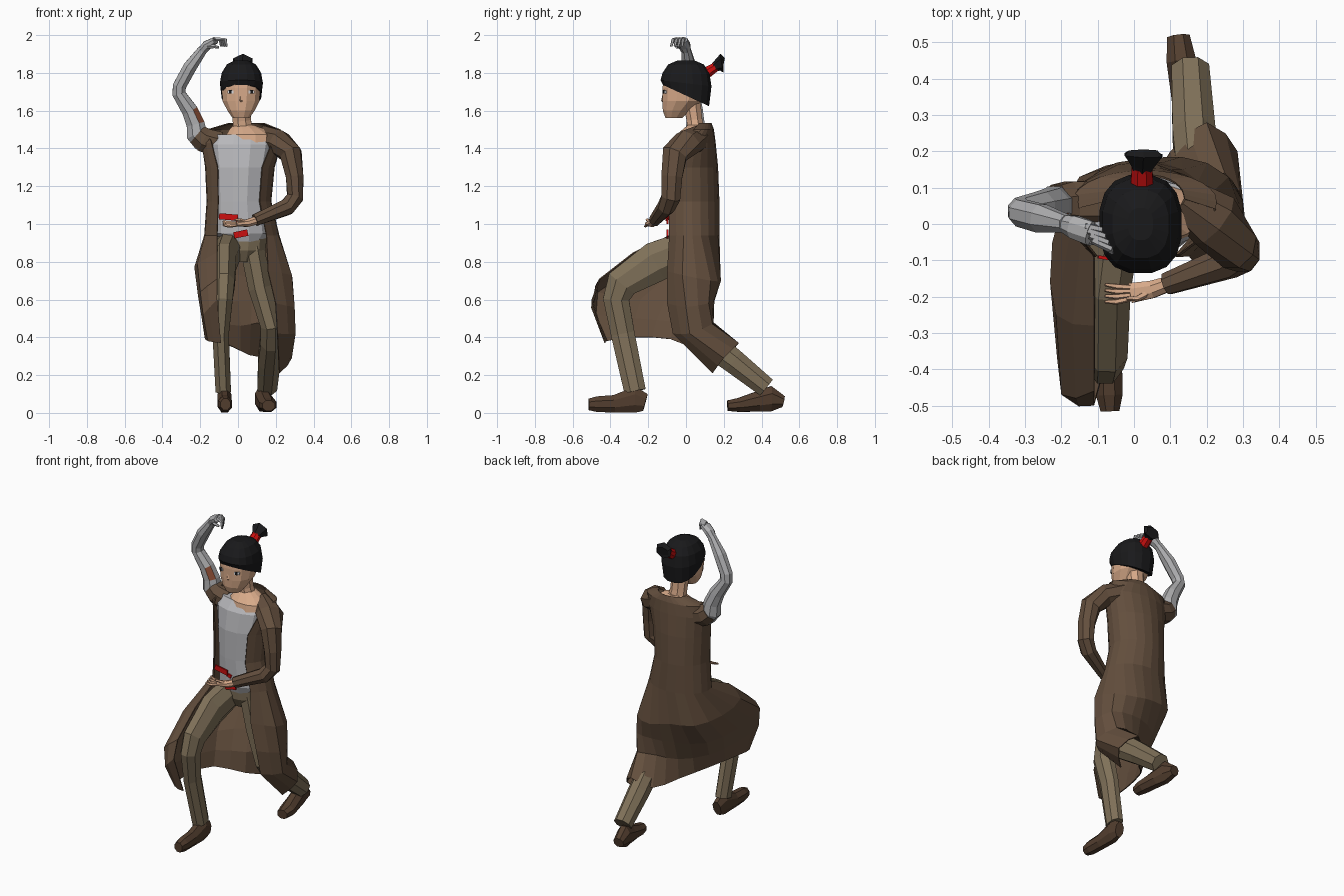
import bpy, math
from mathutils import Vector


def material(name, r, g, b):
    m = bpy.data.materials.new(name)
    m.diffuse_color = (r, g, b, 1)
    return m


COAT = material("coat brown", .125, .077, .047)
PANTS = material("trouser khaki", .215, .165, .10)
SHOE = material("shoe brown", .085, .048, .028)
SKIN = material("skin", .68, .40, .25)
SHIRT = material("shirt grey", .48, .48, .50)
STEEL = material("arm steel", .42, .42, .43)
HAIR = material("black", .010, .010, .011)
RED = material("red", .60, .005, .005)
RUST = material("rust mark", .26, .075, .035)
WHITE = material("eye white", .70, .70, .72)


def make(name, verts, faces, mat):
    me = bpy.data.meshes.new(name)
    me.from_pydata([tuple(v) for v in verts], [], faces)
    me.materials.append(mat)
    ob = bpy.data.objects.new(name, me)
    bpy.context.collection.objects.link(ob)
    return ob


def skin_rings(name, rings, mat):
    """Join equal closed rings and cap both ends."""
    n = len(rings[0])
    verts = [v for r in rings for v in r]
    faces = [(i * n + j, i * n + (j + 1) % n, (i + 1) * n + (j + 1) % n, (i + 1) * n + j)
             for i in range(len(rings) - 1) for j in range(n)]
    faces += [tuple(range(n))[::-1], tuple(range(len(verts) - n, len(verts)))]
    return make(name, verts, faces, mat)


def loft(name, levels, mat, n=12, power=1):
    """Stack of (super)ellipses: (z, cx, cy, rx, ry, tilt toward y)."""
    rings = []
    for z, cx, cy, rx, ry, tilt in levels:
        ring = []
        for j in range(n):
            a = 2 * math.pi * (j + .5) / n
            c, s = (math.copysign(abs(v) ** power, v) for v in (math.cos(a), math.sin(a)))
            ring.append((cx + rx * c, cy + ry * s, z + tilt * ry * s))
        rings.append(ring)
    return skin_rings(name, rings, mat)


def tube(name, pts, mat, ref=(1, 0, 0), n=8):
    """Limb along a path: (x, y, z, radius along ref, radius across it)."""
    c = [Vector(p[:3]) for p in pts]
    rings = []
    for i, p in enumerate(pts):
        a, b = c[max(i - 1, 0)], c[min(i + 1, len(c) - 1)]
        t = ((c[i] - a).normalized() + (b - c[i]).normalized()).normalized()
        u = Vector(ref)
        u = (u - t * u.dot(t)).normalized()
        v = t.cross(u)
        rings.append([c[i] + u * p[3] * math.cos(2 * math.pi * (j + .5) / n)
                      + v * p[-1] * math.sin(2 * math.pi * (j + .5) / n) for j in range(n)])
    return skin_rings(name, rings, mat)


def plate(name, centre, size, mat, turn=(0, 0, 0)):
    x, y, z = (s / 2 for s in size)
    ring = [(-x, -z), (x, -z), (x, z), (-x, z)]
    ob = skin_rings(name, [[(a, y, b) for a, b in ring], [(a, -y, b) for a, b in ring]], mat)
    ob.location, ob.rotation_euler = centre, turn
    return ob


def smooth_row(row, steps=2):
    """Catmull-Rom resampling of an open row of points."""
    p = [Vector(v) for v in row]
    p = [2 * p[0] - p[1]] + p + [2 * p[-1] - p[-2]]
    out = []
    for i in range(1, len(p) - 2):
        for k in range(steps):
            t = k / steps
            a, b, c, d = p[i - 1:i + 3]
            out.append(.5 * (2 * b + (c - a) * t + (2 * a - 5 * b + 4 * c - d) * t * t
                             + (3 * b - a - 3 * c + d) * t ** 3))
    return out + [p[-2]]


def fingers(name, mat, knuckle, mid, tip, spread, r=.010):
    for k in range(4):
        s = Vector(spread) * (k - 1.5)
        path = [tuple(Vector(q) + s * f) + (w,) for q, f, w in
                ((knuckle, .8, r), (mid, 1.1, r), (tip, 1.2, r * .6))]
        tube(f"{name}_{k + 1}", path, mat, (.1, 1, .2), 5)


# Coat: open rings for the body (last value is the half opening angle), then draped skirt rows
body = [(1.535, .045, .07, .095, .065, 1.55), (1.50, .03, .06, .20, .088, 1.35),
        (1.43, .02, .035, .215, .122, .85), (1.30, .01, .025, .185, .145, .70),
        (1.12, .005, .025, .172, .152, .70), (.94, .02, .025, .20, .152, .72)]
rows = []
for z, cx, cy, rx, ry, a0 in body:
    ang = [a0 + (2 * math.pi - 2 * a0) * k / 8 for k in range(9)]
    rows.append([(cx - rx * math.sin(a), cy - ry * math.cos(a), z) for a in ang])
rows += [
    [(-.11, -.28, .85), (-.215, -.25, .79), (-.225, -.05, .76), (-.15, .13, .74), (0, .17, .73),
     (.13, .185, .70), (.26, .13, .70), (.285, -.02, .73), (.16, -.10, .75)],
    [(-.11, -.46, .71), (-.20, -.47, .64), (-.205, -.24, .60), (-.15, 0, .58), (0, .12, .59),
     (.14, .15, .59), (.27, .12, .58), (.30, 0, .56), (.20, -.10, .58)],
    [(-.11, -.50, .60), (-.185, -.48, .52), (-.185, -.27, .50), (-.13, -.05, .48), (.01, .07, .46),
     (.12, .13, .48), (.25, .14, .47), (.305, .02, .42), (.21, -.07, .42)],
    [(-.09, -.43, .37), (-.16, -.42, .38), (-.175, -.28, .40), (-.12, -.08, .39), (.01, .06, .33),
     (.10, .20, .30), (.20, .28, .37), (.285, .20, .29), (.22, .14, .21)]]
rows = [smooth_row(r) for r in rows]
w = len(rows[0])
coat = make("coat", [v for r in rows for v in r],
            [(i * w + j, i * w + j + 1, (i + 1) * w + j + 1, (i + 1) * w + j)
             for i in range(len(rows) - 1) for j in range(w - 1)], COAT)
mod = coat.modifiers.new("cloth thickness", 'SOLIDIFY')
mod.thickness, mod.offset = .006, -1

# Torso
loft("shirt", [(.90, .03, .025, .10, .10, 0), (.95, .02, .025, .155, .118, 0), (1.12, .01, .025, .145, .122, 0),
               (1.30, .015, .025, .16, .122, 0), (1.42, .02, .03, .18, .105, 0),
               (1.475, .025, .045, .165, .08, 0)], SHIRT)
loft("upper_chest", [(1.42, .06, .025, .13, .085, 0), (1.475, .06, .03, .125, .08, 0),
                     (1.505, .045, .045, .09, .06, 0), (1.525, .03, .055, .055, .045, 0)], SKIN)
loft("hips", [(.80, .02, .04, .08, .08, 0), (.86, .02, .035, .13, .11, 0), (.95, .02, .03, .14, .11, 0)], PANTS)
plate("sash_upper", (-.05, -.098, 1.037), (.10, .009, .032), RED, (0, .08, -.15))
plate("sash_lower", (.015, -.098, .947), (.075, .009, .034), RED, (0, -.2, 0))
plate("sash_end", (.005, -.098, 1.015), (.03, .009, .02), RED, (0, .3, 0))

# Legs and shoes
tube("front_leg", [(-.045, .03, .88, .075, .10), (-.072, -.16, .80, .068, .115), (-.075, -.34, .685, .062, .092),
                   (-.08, -.37, .60, .056, .075), (-.092, -.335, .42, .047, .068),
                   (-.078, -.27, .115, .044, .062)], PANTS)
tube("rear_leg", [(.075, .04, .88, .07, .10), (.115, .04, .66, .066, .09), (.175, .04, .47, .06, .085),
                  (.175, .11, .38, .06, .08), (.165, .25, .275, .064, .07), (.155, .425, .135, .056, .058)], PANTS)
tube("front_shoe", [(-.07, -.215, .055, .03, .05), (-.072, -.27, .07, .04, .075), (-.07, -.38, .048, .040, .05),
                    (-.068, -.47, .046, .040, .045), (-.066, -.515, .045, .028, .033)], SHOE)
tube("rear_shoe", [(.122, .515, .06, .034, .032), (.130, .45, .075, .044, .072), (.142, .38, .06, .046, .058),
                   (.158, .28, .042, .05, .04), (.162, .22, .038, .036, .03)], SHOE)

# Sleeved left arm and hand
tube("left_sleeve", [(.13, .075, 1.455, .06, .07), (.22, .01, 1.43, .085, .068), (.28, -.06, 1.37, .072, .062),
                     (.30, -.075, 1.25, .06, .05), (.302, -.08, 1.14, .054, .047),
                     (.26, -.105, 1.09, .048, .047), (.09, -.165, 1.02, .032, .034)], COAT, (0, 1, 0))
tube("left_palm", [(.10, -.163, 1.02, .022, .024), (.05, -.18, 1.005, .026, .022),
                   (-.01, -.19, 1.0, .03, .014)], SKIN, (0, 1, 0))
fingers("left_finger", SKIN, (-.01, -.19, 1.0), (-.05, -.193, .998), (-.08, -.19, 1.005), (0, .013, .006), .008)
tube("left_thumb", [(.045, -.185, 1.01, .010), (.01, -.205, 1.022, .009), (-.02, -.205, 1.022, .005)],
     SKIN, (0, 1, 0), 5)

# Raised right arm with a torn sleeve, rust mark and hooked hand
tube("torn_sleeve", [(-.10, .05, 1.42, .075, .075), (-.18, .05, 1.445, .072, .07),
                     (-.215, .05, 1.475, .062, .06)], COAT, (0, 1, 0))
arm = tube("right_arm", [(-.18, .05, 1.43, .055, .06), (-.218, .05, 1.475, .058, .06), (-.225, .05, 1.53, .052, .052),
                         (-.255, .045, 1.60, .047, .046), (-.313, .035, 1.69, .040, .038),
                         (-.31, .03, 1.73, .040, .038), (-.255, .015, 1.83, .042, .038),
                         (-.185, 0, 1.925, .026, .027)], STEEL, (0, 1, 0))
arm.data.materials.append(RUST)
for f in arm.data.polygons:
    if 1.52 < f.center.z < 1.61 and f.normal.dot(Vector((.75, -.66, 0))) > .8:
        f.material_index = 1
tube("right_palm", [(-.195, .002, 1.91, .024, .024), (-.165, -.008, 1.945, .034, .028),
                    (-.12, -.025, 1.972, .036, .020)], STEEL, (0, 1, 0))
fingers("right_finger", STEEL, (-.125, -.025, 1.98), (-.08, -.042, 1.975), (-.075, -.05, 1.94), (-.008, .016, 0))
tube("right_thumb", [(-.16, -.03, 1.94, .012), (-.125, -.05, 1.94, .010), (-.10, -.05, 1.935, .006)],
     STEEL, (0, 1, 0), 5)

# Head, hair and tied tail
tube("neck", [(.03, .055, 1.47, .06, .05), (.02, .045, 1.55, .052, .045), (.018, .03, 1.65, .055, .05)], SKIN)
loft("head", [(1.56, .016, -.065, .045, .045, 0), (1.60, .016, -.05, .074, .075, 0), (1.65, .016, -.02, .10, .108, 0),
              (1.72, .016, -.005, .106, .123, 0), (1.79, .016, 0, .10, .12, 0)], SKIN, 12, .9)
loft("hair", [(1.68, .018, 0, .106, .124, -.46), (1.745, .018, 0, .115, .137, -.12), (1.80, .018, 0, .106, .126, 0),
              (1.845, .018, 0, .078, .095, 0), (1.866, .018, 0, .035, .045, 0)], HAIR, 16, .8)
for side in (-1, 1):
    x = .016 + side * .055
    plate("eye_white", (x, -.114, 1.70), (.034, .009, .016), WHITE, (0, 0, side * .35))
    plate("pupil", (x, -.117, 1.70), (.013, .009, .018), HAIR, (0, 0, side * .35))
tube("nose", [(.016, -.118, 1.69, .006), (.016, -.122, 1.655, .010), (.016, -.115, 1.645, .008)], SKIN, n=5)
tube("hair_tie", [(.022, .085, 1.785, .036, .036), (.022, .158, 1.832, .030, .026)], RED)
tube("hair_tail", [(.022, .145, 1.826, .026, .022), (.024, .165, 1.838, .036, .030),
                   (.026, .190, 1.852, .060, .050), (.026, .200, 1.85, .045, .028)], HAIR, n=6)
